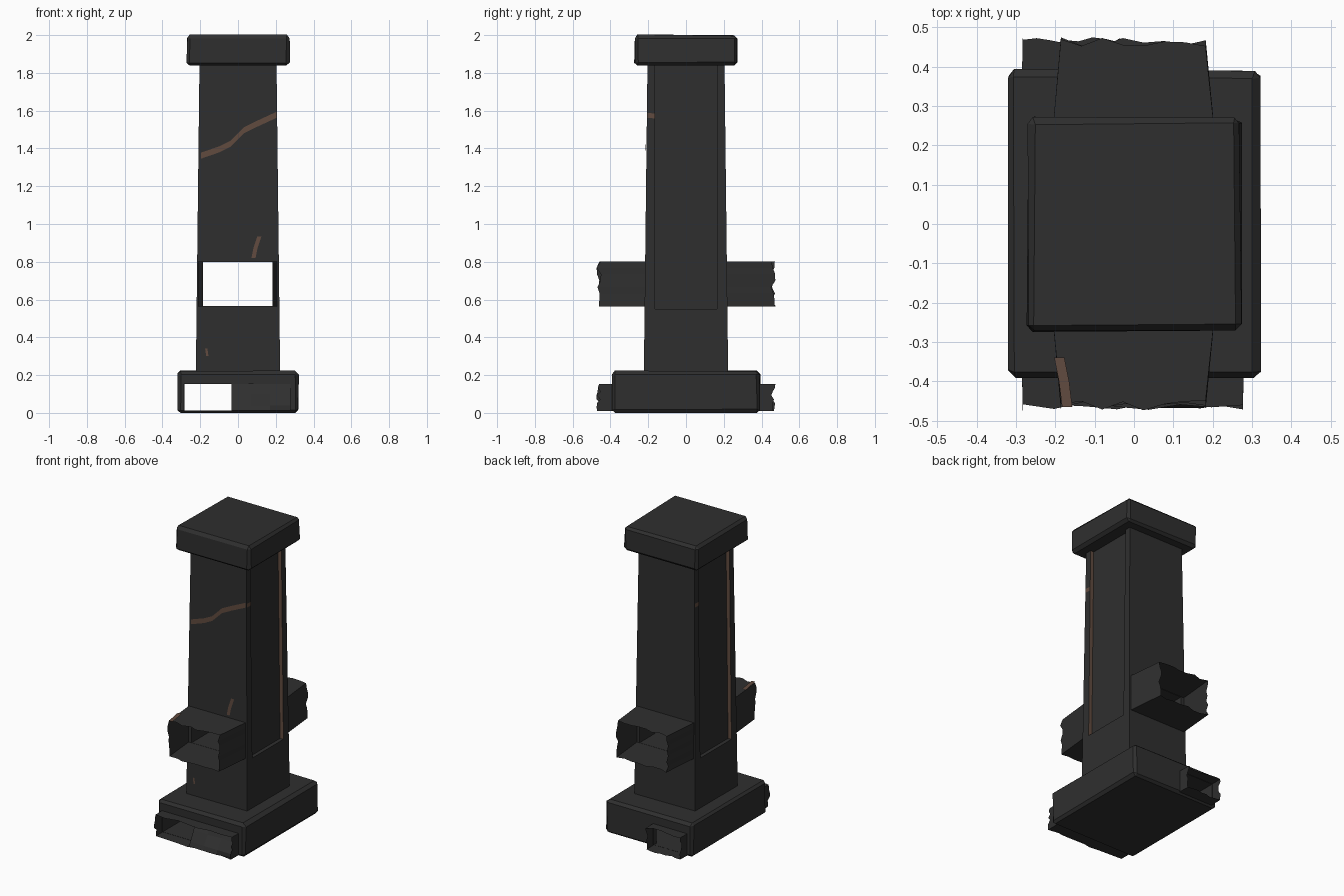
import bpy, bmesh, random
from mathutils import Vector

if "Cube" in bpy.data.objects:
    bpy.data.objects.remove(bpy.data.objects["Cube"])

random.seed(4)


def material(name, rgb):
    m = bpy.data.materials.new(name)
    m.diffuse_color = (*rgb, 1)
    m.use_nodes = True
    m.node_tree.nodes["Principled BSDF"].inputs["Base Color"].default_value = m.diffuse_color
    return m


DARK = material("charcoal stone", (0.028, 0.028, 0.028))
BROWN = material("rusty brown", (0.12, 0.07, 0.05))


def new_object(name, bm, mats=(DARK,), fix_normals=True):
    if fix_normals:
        bmesh.ops.recalc_face_normals(bm, faces=bm.faces)
    me = bpy.data.meshes.new(name)
    bm.to_mesh(me)
    bm.free()
    ob = bpy.data.objects.new(name, me)
    for m in mats:
        me.materials.append(m)
    bpy.context.collection.objects.link(ob)
    return ob


def loft(bm, rings, caps=True):
    """Skin closed rings of points; returns the vertex rings."""
    vr = [[bm.verts.new(p) for p in r] for r in rings]
    n = len(vr[0])
    for a, b in zip(vr, vr[1:]):
        for i in range(n):
            bm.faces.new((a[i], a[(i + 1) % n], b[(i + 1) % n], b[i]))
    if caps:
        bm.faces.new(vr[0][::-1])
        bm.faces.new(vr[-1])
    return vr


def rect(hx, hy, z):
    return [(-hx, -hy, z), (hx, -hy, z), (hx, hy, z), (-hx, hy, z)]


def block(name, x0, x1, y0, y1, z0, z1, bevel=0.0, wear=0.0):
    """Box with chipped chamfered edges."""
    bm = bmesh.new()
    loft(bm, [[(x0, y0, z), (x1, y0, z), (x1, y1, z), (x0, y1, z)] for z in (z0, z1)])
    if bevel:
        bmesh.ops.bevel(bm, geom=bm.edges[:], offset=bevel, segments=1, affect='EDGES')
        for v in bm.verts:
            if v.co.z > z0 + 0.001:
                v.co += Vector([random.uniform(-wear, wear) for _ in range(3)])
    return new_object(name, bm)


def cut(ob, *box):
    """Subtract a box from an object and bake the result."""
    cutter = block("cutter", *box)
    mod = ob.modifiers.new("cut", 'BOOLEAN')
    mod.operation, mod.solver, mod.object = 'DIFFERENCE', 'EXACT', cutter
    bpy.context.view_layer.update()
    dg = bpy.context.evaluated_depsgraph_get()
    me = bpy.data.meshes.new_from_object(ob.evaluated_get(dg))
    ob.modifiers.clear()
    ob.data = me
    bpy.data.objects.remove(cutter, do_unlink=True)


def half(z):
    """Half width of the tapering shaft at height z."""
    return 0.223 - (z - 0.22) / 1.62 * 0.019


# Cap
block("cap", -0.271, 0.271, -0.271, 0.271, 1.838, 2.0, 0.016, 0.004)

# Base with a wide front opening and a narrow one through the back
base = block("base", -0.32, 0.32, -0.39, 0.39, 0, 0.222, 0.016, 0.004)
cut(base, -0.282, 0.277, -0.6, 0.36, 0.012, 0.152)
cut(base, -0.282, -0.035, 0.3, 0.6, 0.012, 0.152)


# Shaft: plain foot, then a recessed panel on the left and right
def recessed(z):
    h, d, w = half(z), half(z) - 0.025, 0.163
    return [(-h, -h, z), (h, -h, z), (h, -w, z), (d, -w, z), (d, w, z), (h, w, z),
            (h, h, z), (-h, h, z), (-h, w, z), (-d, w, z), (-d, -w, z), (-h, -w, z)]


def plain(z):
    h, w = half(z), 0.163
    return [(-h, -h, z), (h, -h, z), (h, -w, z), (h, -w, z), (h, w, z), (h, w, z),
            (h, h, z), (-h, h, z), (-h, w, z), (-h, w, z), (-h, -w, z), (-h, -w, z)]


bm = bmesh.new()
loft(bm, [plain(0.21), plain(0.55), recessed(0.55), recessed(1.845)])
bmesh.ops.remove_doubles(bm, verts=bm.verts, dist=0.0001)
bmesh.ops.dissolve_degenerate(bm, dist=0.0001, edges=bm.edges)
shaft = new_object("shaft", bm, (DARK, BROWN))
cut(shaft, -0.187, 0.187, -0.6, 0.6, 0.565, 0.80)
for p in shaft.data.polygons:
    side_wall = abs(p.normal.y) > 0.9 and abs(p.center.y) < 0.175
    p.material_index = 1 if side_wall else 0


# Broken hollow rail stubs with ragged ends
def stub(name, xs0, xs1, z0, z1, ya, yb, n=7):
    def ring(y, xs, rag):
        c = [(xs[0], z0), (xs[1], z0), (xs[1], z1), (xs[0], z1)]
        pts = []
        for k in range(4):
            a, b = c[k], c[(k + 1) % 4]
            for i in range(n):
                t = i / n
                j = random.uniform(0, rag) * (1 if y < 0 else -1)
                pts.append((a[0] + (b[0] - a[0]) * t, y + j, a[1] + (b[1] - a[1]) * t))
        return pts
    bm = bmesh.new()
    loft(bm, [ring(ya, xs0, 0), ring(yb, xs1, 0.025)], caps=False)
    new_object(name, bm)


for side, s in (("front", -1), ("back", 1)):
    stub(side + "_rail_stub", (-0.21, 0.208), (-0.186, 0.182), 0.564, 0.802, s * 0.205, s * 0.475)
stub("front_base_stub", (-0.285, 0.279), (-0.283, 0.277), 0.010, 0.154, -0.38, -0.475)
stub("back_base_stub", (-0.285, -0.033), (-0.283, -0.035), 0.010, 0.154, 0.38, 0.475)

# Bent sheet closing the right half of the front base opening
bm = bmesh.new()
rows = [[bm.verts.new((x, y + random.uniform(-0.01, 0.01), z)) for x in (-0.035, 0.07, 0.17, 0.277)]
        for y, z in ((-0.39, 0.152), (-0.42, 0.10), (-0.45, 0.04), (-0.46, 0.012))]
for a, b in zip(rows, rows[1:]):
    for i in range(3):
        bm.faces.new((a[i], b[i], b[i + 1], a[i + 1]))
new_object("bent_sheet", bm, fix_normals=False)


# Brown cracks laid on the surface as thin ribbons
def ribbon(name, pts, offset):
    bm = bmesh.new()
    o = Vector(offset) / 2
    pairs = [(bm.verts.new(Vector(p) - o), bm.verts.new(Vector(p) + o)) for p in pts]
    for a, b in zip(pairs, pairs[1:]):
        bm.faces.new((a[0], b[0], b[1], a[1]))
    new_object(name, bm, (BROWN,), False)


def on_front(*xz):
    return [(x, -half(z) - 0.004, z) for x, z in xz]


ribbon("long_crack", on_front((-0.195, 1.362), (-0.10, 1.395), (-0.04, 1.425), (0.03, 1.495),
                              (0.10, 1.53), (0.204, 1.578)), (0, 0, 0.032))
ribbon("short_crack", on_front((0.082, 0.82), (0.092, 0.87), (0.113, 0.935)), (0.022, 0, 0))
ribbon("foot_crack", on_front((-0.162, 0.30), (-0.168, 0.34)), (0.012, 0, 0))
for s, nm in ((1, "right"), (-1, "left")):
    x = s * (half(1.57) + 0.003)
    ribbon(nm + "_corner_crack", [(x, -s * 0.205, 1.575), (x, -s * 0.165, 1.572)], (0, 0, 0.026))
ribbon("rail_crack", [(-0.19, -0.34, 0.806), (-0.178, -0.40, 0.806), (-0.170, -0.465, 0.806)],
       (0.026, 0, 0))
